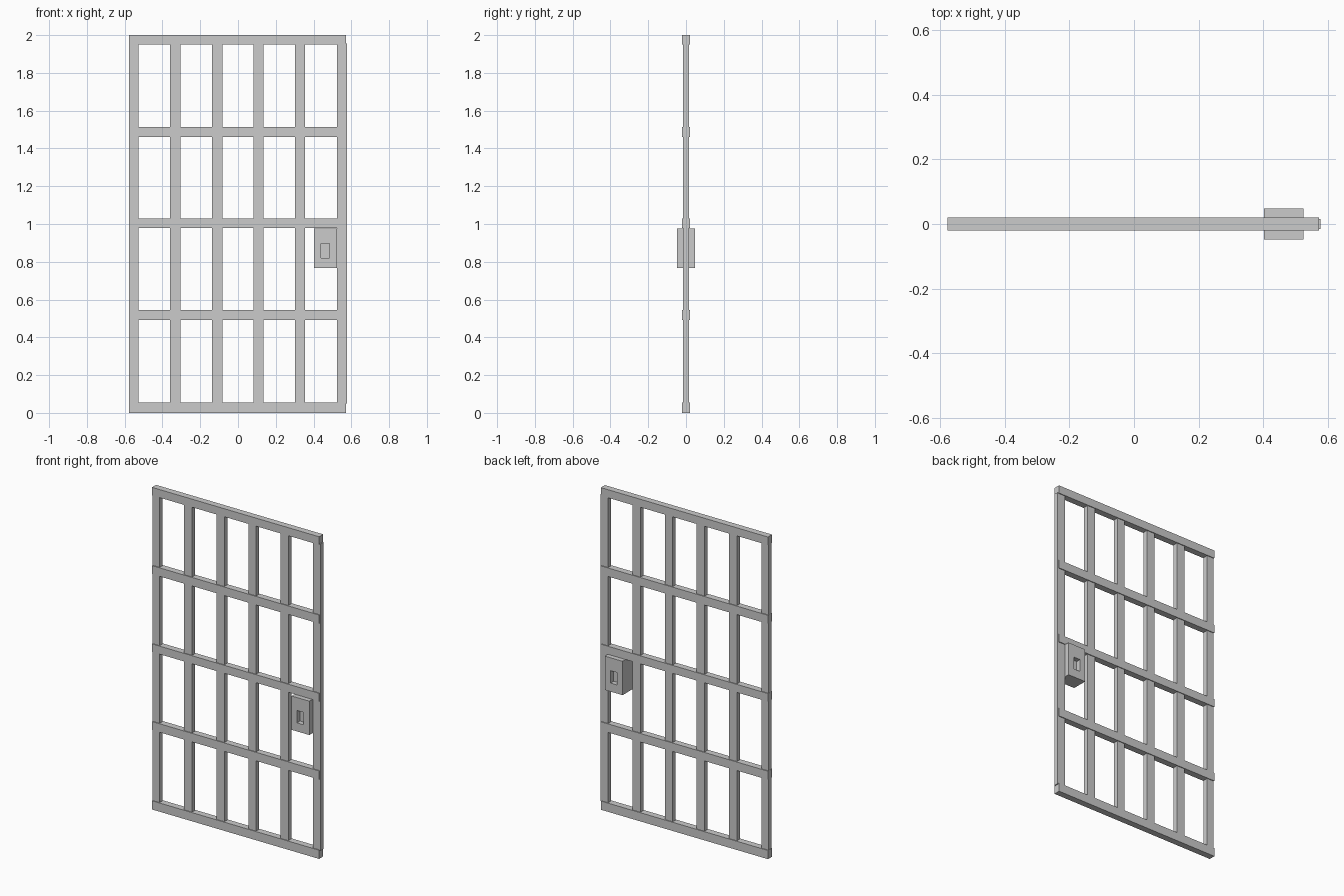
import bpy, bmesh
from mathutils import Vector

if "Cube" in bpy.data.objects:
    bpy.data.objects.remove(bpy.data.objects["Cube"])


def make_object(name, bm):
    bmesh.ops.recalc_face_normals(bm, faces=bm.faces)
    mesh = bpy.data.meshes.new(name)
    bm.to_mesh(mesh)
    bm.free()
    obj = bpy.data.objects.new(name, mesh)
    bpy.context.collection.objects.link(obj)
    return obj


def box_bm(x0, x1, y, z0, z1):
    """Box spanning x0..x1, -y..y, z0..z1."""
    bm = bmesh.new()
    bmesh.ops.create_cube(bm, size=1)
    for v in bm.verts:
        v.co = Vector((x1 if v.co.x > 0 else x0,
                       y if v.co.y > 0 else -y,
                       z1 if v.co.z > 0 else z0))
    return bm


# Horizontal rails, bottom to top
for i, (z0, z1) in enumerate([(0, 0.054), (0.493, 0.546), (0.978, 1.028),
                              (1.461, 1.514), (1.95, 2.0)]):
    make_object(f"rail_{i + 1}", box_bm(-0.577, 0.571, 0.02, z0, z1))

# Thinner vertical bars; the outer two are the side posts
for i, (x0, x1) in enumerate([(-0.576, -0.528), (-0.36, -0.305), (-0.138, -0.083),
                              (0.081, 0.135), (0.302, 0.356), (0.524, 0.577)]):
    make_object(f"upright_{i + 1}", box_bm(x0, x1, 0.015, 0.05, 1.955))

# Lock box with a rectangular keyhole recess on both sides
LOCK_Y, RECESS = 0.048, 0.03
bm = box_bm(0.402, 0.524, LOCK_Y, 0.767, 0.977)
bm.normal_update()
for face in [f for f in bm.faces if abs(f.normal.y) > 0.9]:
    side = 1 if face.normal.y > 0 else -1
    bmesh.ops.inset_individual(bm, faces=[face], thickness=0.03)
    for v in face.verts:
        v.co.x = 0.484 if v.co.x > 0.463 else 0.439
        v.co.z = 0.897 if v.co.z > 0.872 else 0.82
    floor = bmesh.ops.extrude_discrete_faces(bm, faces=[face])["faces"][0]
    for v in floor.verts:
        v.co.y -= side * RECESS
make_object("lock_box", bm)
